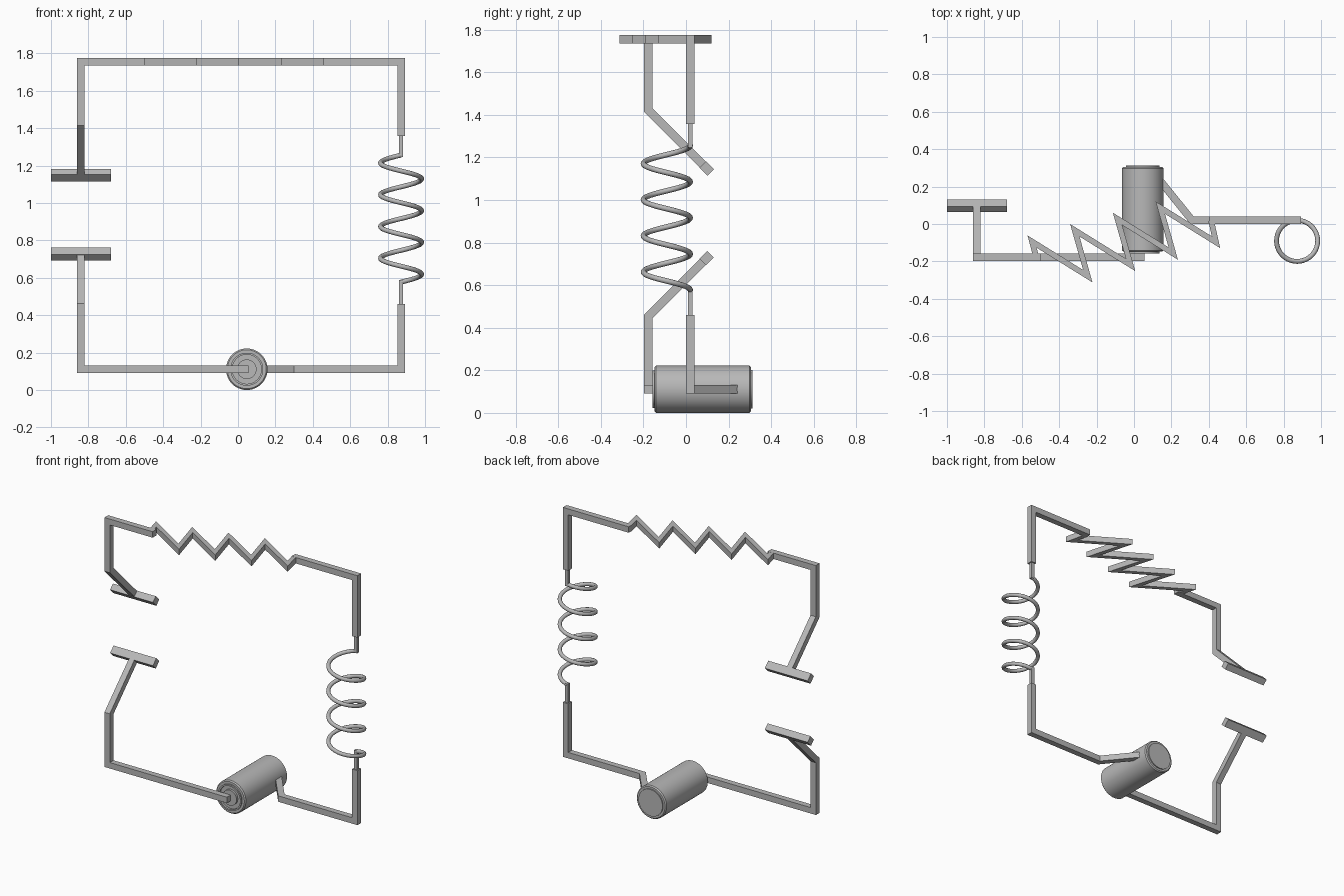
import bpy, bmesh, math
from mathutils import Vector, Matrix

cube = bpy.data.objects.get("Cube")
if cube:
    bpy.data.objects.remove(cube, do_unlink=True)

GREY = (0.48, 0.48, 0.48, 1)
mat = bpy.data.materials.new("plain_grey")
mat.use_nodes = True
mat.diffuse_color = GREY
mat.node_tree.nodes["Principled BSDF"].inputs["Base Color"].default_value = GREY


def add_object(name, bm, smooth=False):
    bmesh.ops.recalc_face_normals(bm, faces=bm.faces)
    mesh = bpy.data.meshes.new(name)
    bm.to_mesh(mesh)
    bm.free()
    mesh.materials.append(mat)
    obj = bpy.data.objects.new(name, mesh)
    bpy.context.collection.objects.link(obj)
    if smooth:
        bpy.ops.object.select_all(action='DESELECT')
        obj.select_set(True)
        bpy.context.view_layer.objects.active = obj
        bpy.ops.object.shade_smooth_by_angle(angle=math.radians(35))
    return obj


def sweep(name, points, up, width=0.04, height=0.04):
    """Rectangular bar along a path, mitred at every bend."""
    pts = [Vector(p) for p in points]
    dirs = [(b - a).normalized() for a, b in zip(pts, pts[1:])]
    up = Vector(up)
    side = dirs[0].cross(up)
    ring = [pts[0] + side * sx * width / 2 + up * sy * height / 2
            for sx, sy in ((-1, -1), (1, -1), (1, 1), (-1, 1))]
    rings = [ring]
    for i, d in enumerate(dirs):
        n = d + dirs[i + 1] if i + 1 < len(dirs) else d
        ring = [v + d * ((pts[i + 1] - v).dot(n) / d.dot(n)) for v in ring]
        rings.append(ring)
    bm = bmesh.new()
    rows = [[bm.verts.new(v) for v in r] for r in rings]
    for a, b in zip(rows, rows[1:]):
        for k in range(4):
            m = (k + 1) % 4
            bm.faces.new((a[k], a[m], b[m], b[k]))
    bm.faces.new(rows[0])
    bm.faces.new(rows[-1])
    return add_object(name, bm)


def lathe_y(name, profile, x, z, steps=48):
    """Turn a (radius, y) profile around an axis parallel to y."""
    bm = bmesh.new()
    verts = [bm.verts.new((x + r, y, z)) for r, y in profile]
    edges = [bm.edges.new(e) for e in zip(verts, verts[1:])]
    bmesh.ops.spin(bm, geom=verts + edges, cent=(x, 0, z), axis=(0, 1, 0),
                   angle=2 * math.pi, steps=steps)
    bmesh.ops.remove_doubles(bm, verts=bm.verts, dist=1e-5)
    return add_object(name, bm, smooth=True)


LX, RX = -0.84, 0.872          # side columns
FY, BY = -0.177, 0.02          # wire depths
TOP, LOW = 1.756, 0.112        # wire heights
Z = (0, 0, 1)

# Wires on the model's right side, each ending at a tilted plate
plates = (("upper", -0.50, TOP, 1.422, -1), ("lower", 0.055, LOW, 0.453, 1))
for label, x_end, z_wire, z_bend, s in plates:
    reach = 0.274
    centre = Vector((LX, FY + reach, z_bend + s * reach))
    sweep(label + "_plate_wire", [(x_end, FY, z_wire), (LX, FY, z_wire),
                                  (LX, FY, z_bend), centre], Z)
    bm = bmesh.new()
    bmesh.ops.create_cube(bm, size=1, matrix=Matrix.Translation(centre)
                          @ Matrix.Rotation(s * math.pi / 4, 4, 'X')
                          @ Matrix.Diagonal((0.32, 0.052, 0.043, 1)))
    add_object(label + "_plate", bm)

# Wires on the model's left side
sweep("upper_coil_wire", [(0.40, BY, TOP), (RX, BY, TOP), (RX, BY, 1.358)], Z)
sweep("lower_coil_wire", [(0.13, 0.243, LOW), (0.31, BY, LOW),
                          (RX, BY, LOW), (RX, BY, 0.46)], Z)

# Flat zigzag strip between the two top wires
zigzag = [(-0.523, FY, TOP)]
for i in range(4):
    dx, dy = 0.2285 * i, 0.0605 * i
    zigzag += [(-0.545 + dx, -0.094 + dy, TOP), (-0.247 + dx, -0.279 + dy, TOP)]
zigzag.append((0.412, BY, TOP))
sweep("zigzag_strip", zigzag, Z, width=0.03, height=0.0396)

# Coil: four turns of round wire, swept ring by ring
COIL_R, TUBE, TURNS, PER_TURN, SIDES = 0.11, 0.0128, 4, 40, 12
Z_HI, Z_LO = 1.256, 0.577
bm = bmesh.new()
rows = []
for i in range(TURNS * PER_TURN + 1):
    a = math.pi / 2 + 2 * math.pi * i / PER_TURN
    out = Vector((math.cos(a), math.sin(a), 0))
    pos = Vector((RX, BY - COIL_R, Z_HI - (Z_HI - Z_LO) * i / (TURNS * PER_TURN))) + out * COIL_R
    tangent = Vector((-out.y, out.x, -(Z_HI - Z_LO) / (TURNS * 2 * math.pi * COIL_R))).normalized()
    nrm = tangent.cross(out)
    rows.append([bm.verts.new(pos + TUBE * (out * math.cos(t) + nrm * math.sin(t)))
                 for t in (2 * math.pi * k / SIDES for k in range(SIDES))])
for a, b in zip(rows, rows[1:]):
    for k in range(SIDES):
        m = (k + 1) % SIDES
        bm.faces.new((a[k], a[m], b[m], b[k]))
bm.faces.new(rows[0])
bm.faces.new(rows[-1])
add_object("coil", bm, smooth=True)

# Thin leads joining the coil to its wires
for label, z0, z1 in (("upper", Z_HI - 0.01, 1.36), ("lower", 0.458, Z_LO + 0.01)):
    sweep(label + "_coil_lead", [(RX, BY, z0), (RX, BY, z1)], (0, 1, 0), 0.023, 0.023)

# Battery with stepped rings on the front and a raised disc at the back
lathe_y("battery", [(0, -0.157), (0.052, -0.157), (0.052, -0.143), (0.078, -0.143),
                    (0.078, -0.157), (0.088, -0.157), (0.088, -0.148), (0.104, -0.148),
                    (0.111, -0.141), (0.111, 0.298), (0.104, 0.305), (0.09, 0.305),
                    (0.09, 0.312), (0, 0.312)], 0.047, 0.111)
